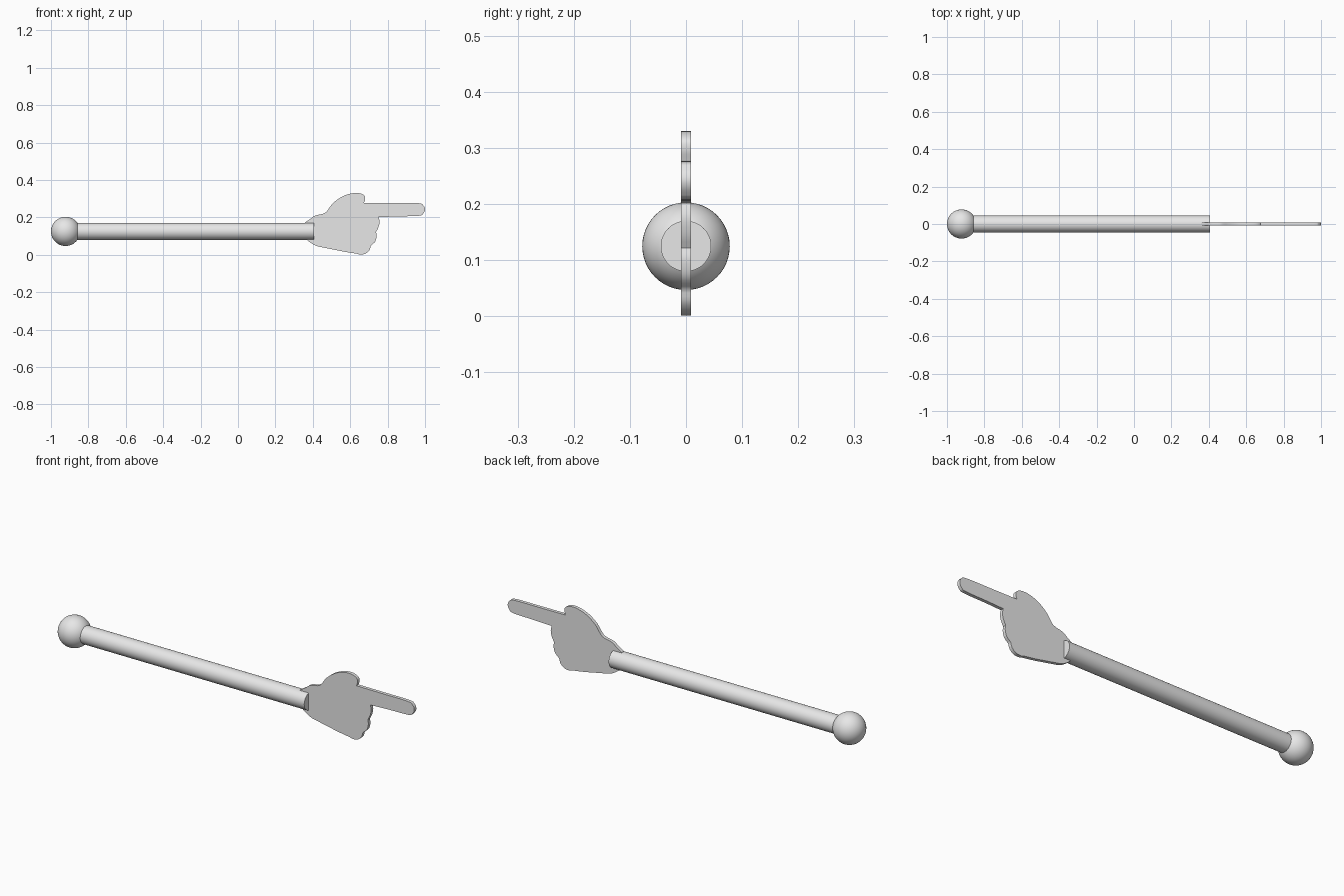
import bpy, bmesh, math
from mathutils import Vector

if "Cube" in bpy.data.objects:
    bpy.data.objects.remove(bpy.data.objects["Cube"])

grey = bpy.data.materials.new("light grey")
grey.diffuse_color = (0.8, 0.8, 0.8, 1)
grey.use_nodes = True
grey.node_tree.nodes["Principled BSDF"].inputs["Base Color"].default_value = grey.diffuse_color
AXIS_Z = 0.125


def finish(ob, name):
    ob.name = name
    ob.data.materials.append(grey)
    bpy.ops.object.select_all(action='DESELECT')
    ob.select_set(True)
    bpy.context.view_layer.objects.active = ob
    bpy.ops.object.shade_smooth_by_angle(angle=math.radians(35))


def spline(pts, steps=4):
    """Smooth run through the points, ends kept as corners."""
    p = [Vector(q) for q in pts]
    p = [2 * p[0] - p[1]] + p + [2 * p[-1] - p[-2]]
    out = []
    for a, b, c, d in zip(p, p[1:], p[2:], p[3:]):
        for i in range(steps):
            t = i / steps
            out.append(0.5 * (2 * b + (c - a) * t + (2 * a - 5 * b + 4 * c - d) * t * t
                              + (3 * b - a - 3 * c + d) * t ** 3))
    return out


# round knob at the rear end
bpy.ops.mesh.primitive_uv_sphere_add(segments=48, ring_count=24, radius=0.078,
                                     location=(-0.922, 0, AXIS_Z))
finish(bpy.context.object, "end_knob")

# straight rod
bpy.ops.mesh.primitive_cylinder_add(vertices=48, radius=0.045, depth=1.305,
                                    location=(-0.2475, 0, AXIS_Z),
                                    rotation=(0, math.pi / 2, 0))
finish(bpy.context.object, "rod")

# flat pointing hand: smooth runs of (x, z), meeting at corners
runs = [
    # wrist, back of hand and thumb knuckle
    [(0.357, 0.172), (0.385, 0.19), (0.414, 0.21), (0.467, 0.225), (0.505, 0.273),
     (0.553, 0.309), (0.606, 0.328), (0.65, 0.329), (0.676, 0.316), (0.68, 0.298), (0.674, 0.278)],
    # index finger
    [(0.674, 0.278), (0.82, 0.277), (0.962, 0.276), (0.99, 0.265), (1.0, 0.243),
     (0.99, 0.22), (0.965, 0.208), (0.85, 0.205), (0.752, 0.201)],
    # folded fingers
    [(0.752, 0.201), (0.757, 0.175), (0.75, 0.145), (0.738, 0.122)],
    [(0.738, 0.122), (0.741, 0.1), (0.733, 0.07), (0.71, 0.048)],
    [(0.71, 0.048), (0.702, 0.024), (0.682, 0.006), (0.655, 0.001), (0.635, 0.006)],
    # heel of the hand back to the wrist
    [(0.635, 0.006), (0.57, 0.016), (0.505, 0.029), (0.46, 0.038), (0.42, 0.047),
     (0.385, 0.066), (0.36, 0.088)],
    [(0.36, 0.088), (0.357, 0.172)],
]
outline = [v for r in runs for v in spline(r, 4 if len(r) > 2 else 1)]
bm = bmesh.new()
T = 0.0085
face = bm.faces.new([bm.verts.new((v.x, -T, max(v.y, 0))) for v in outline])
ext = bmesh.ops.extrude_face_region(bm, geom=[face], use_keep_orig=True)
for v in (g for g in ext["geom"] if isinstance(g, bmesh.types.BMVert)):
    v.co.y = T
bmesh.ops.triangulate(bm, faces=[f for f in bm.faces if len(f.verts) > 4])
bmesh.ops.recalc_face_normals(bm, faces=bm.faces)
mesh = bpy.data.meshes.new("pointing_hand")
bm.to_mesh(mesh)
bm.free()
hand = bpy.data.objects.new("pointing_hand", mesh)
bpy.context.collection.objects.link(hand)
finish(hand, "pointing_hand")
